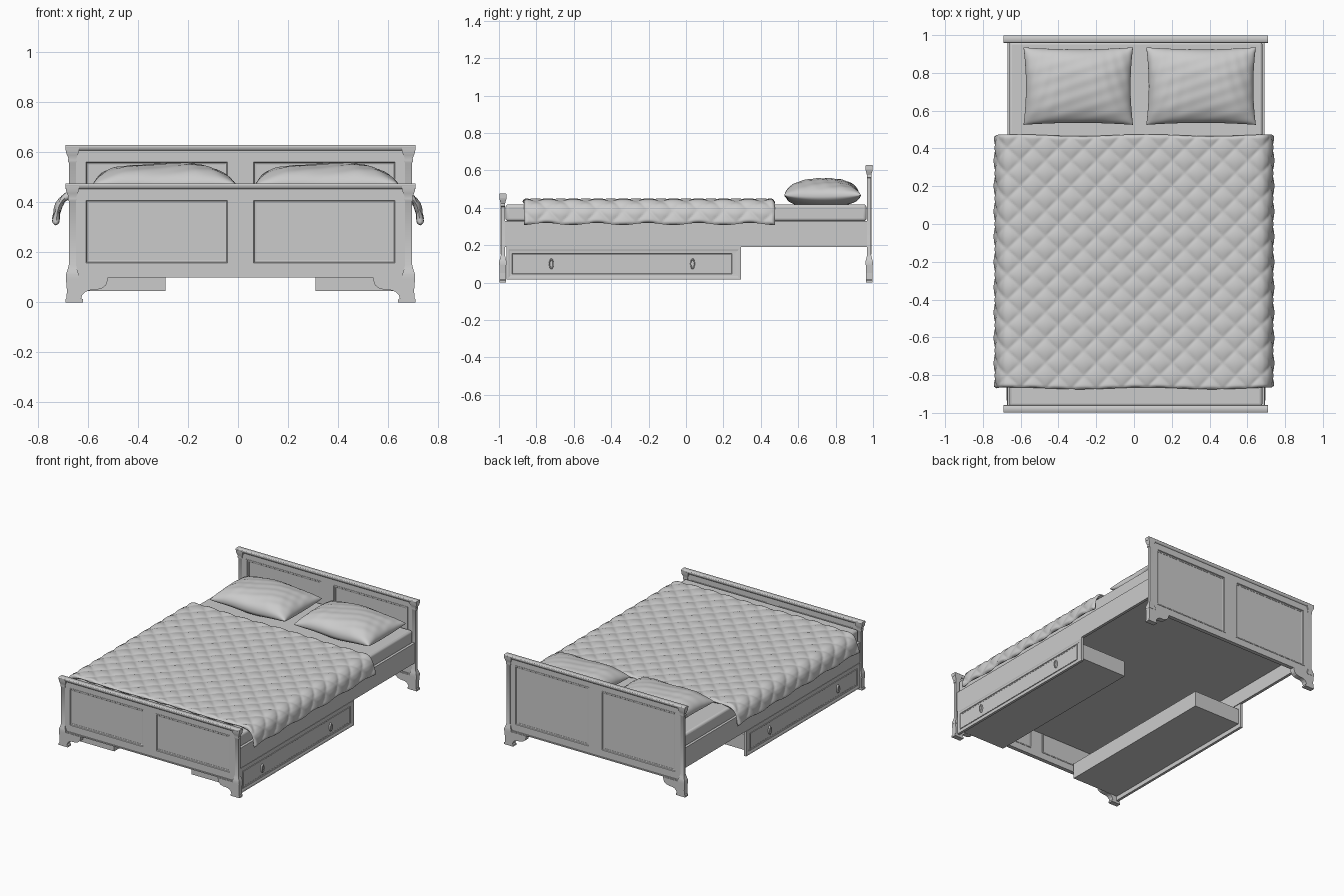
import bpy, bmesh
from math import sin, cos, pi, hypot

if "Cube" in bpy.data.objects:
    bpy.data.objects.remove(bpy.data.objects["Cube"])

CX = 0.01  # the wooden frame sits slightly off the quilt's centre


def make(name, verts, faces, smooth=None):
    me = bpy.data.meshes.new(name)
    me.from_pydata(verts, [], faces)
    bm = bmesh.new()
    bm.from_mesh(me)
    bmesh.ops.remove_doubles(bm, verts=bm.verts, dist=1e-5)
    bmesh.ops.recalc_face_normals(bm, faces=bm.faces)
    bm.to_mesh(me)
    bm.free()
    ob = bpy.data.objects.new(name, me)
    bpy.context.collection.objects.link(ob)
    if smooth:
        bpy.ops.object.select_all(action='DESELECT')
        ob.select_set(True)
        bpy.context.view_layer.objects.active = ob
        bpy.ops.object.shade_smooth_by_angle(angle=smooth)
    return ob


def box(name, x0, x1, y0, y1, z0, z1, bevel=0, segs=2):
    v = [(x, y, z) for x in (x0, x1) for y in (y0, y1) for z in (z0, z1)]
    f = [(0, 1, 3, 2), (4, 5, 7, 6), (0, 1, 5, 4), (2, 3, 7, 6), (0, 2, 6, 4), (1, 3, 7, 5)]
    ob = make(name, v, f, 0.6 if bevel else None)
    if bevel:
        m = ob.modifiers.new("bevel", 'BEVEL')
        m.width, m.segments = bevel, segs
    return ob


def loft(name, rings, smooth=None):
    n = len(rings[0])
    f = [(i * n + j, i * n + (j + 1) % n, (i + 1) * n + (j + 1) % n, (i + 1) * n + j)
         for i in range(len(rings) - 1) for j in range(n)]
    f += [tuple(range(n)), tuple(range((len(rings) - 1) * n, len(rings) * n))]
    return make(name, [p for r in rings for p in r], f, smooth)


def moulding(name, a0, a1, z0, z1, base, out, axis, w=0.014, h=0.005):
    """Mitred rectangular trim; axis is the direction it faces."""
    prof = [(0, 0), (0, h), (w * .4, h), (w * .6, h * .4), (w, h * .2), (w, 0)]
    v = []
    for ins, d in prof:
        for a, z in ((a0 + ins, z0 + ins), (a1 - ins, z0 + ins), (a1 - ins, z1 - ins), (a0 + ins, z1 - ins)):
            t = base + out * d
            v.append((a, t, z) if axis == 'y' else (t, a, z))
    n = len(prof)
    f = [(i * 4 + j, i * 4 + (j + 1) % 4, (i + 1) % n * 4 + (j + 1) % 4, (i + 1) % n * 4 + j)
         for i in range(n) for j in range(4)]
    make(name, v, f)


def end_board(name, y, top):
    # stiles and rails around two recessed panels
    p0, p1, t = 0.15, top - 0.06, 0.009
    cols = [(-0.66, -0.625), (-0.045, 0.045), (0.625, 0.66)]
    for i, (a, b) in enumerate(cols):
        box(f"{name}_stile_{i}", CX + a, CX + b, y - t, y + t, p0, p1)
    box(f"{name}_bottom_rail", CX - .66, CX + .66, y - t, y + t, 0.1, p0)
    box(f"{name}_upper_rail", CX - .66, CX + .66, y - t, y + t, p1, top - 0.01)
    box(f"{name}_base_bead", CX - .65, CX + .65, y - .014, y + .014, 0.1, 0.108)
    for i, (a, b) in enumerate([(-0.625, -0.045), (0.045, 0.625)]):
        box(f"{name}_panel_{i}", CX + a, CX + b, y - .002, y + .002, p0, p1)
        for s in (-1, 1):
            moulding(f"{name}_panel_trim_{i}_{s}", CX + a, CX + b, p0, p1, y + s * .002, s, 'y', .018, .0095)
    # rounded cap rail
    prof = [(-.012, -.022), (-.017, -.016), (-.0195, -.008), (-.0195, -.003), (-.017, 0)]
    prof += [(-a, z) for a, z in reversed(prof)]
    loft(f"{name}_cap_rail", [[(CX + x, y + a, top + z) for a, z in prof] for x in (-.70, .70)], 0.9)
    # corner posts with flared base and cap
    shape = [(0.095, .026, .0195), (0.112, .026, .0195), (0.122, .022, .017), (0.135, .018, .014),
             (0.15, .014, .010), (top - .07, .014, .010), (top - .066, .018, .012), (top - .06, .018, .012),
             (top - .052, .016, .012), (top - .04, .021, .015), (top - .028, .026, .0185), (top - .01, .027, .0195)]
    for s in (-1, 1):
        xc = CX + s * .672
        loft(f"{name}_post_{s}", [[(xc - a, y - b, z), (xc + a, y - b, z), (xc + a, y + b, z), (xc - a, y + b, z)]
                                  for z, a, b in shape], 0.5)
        # shaped bracket foot
        foot = [(.70, 0), (.63, 0), (.63, .012), (.637, .016), (.632, .03), (.62, .042), (.605, .048), (.575, .05),
                (.553, .056), (.538, .068), (.532, .085), (.53, .1), (.698, .1), (.694, .05), (.695, .016), (.70, .012)]
        loft(f"{name}_foot_{s}", [[(CX + s * a, y + d, z) for a, z in foot] for d in (-.0175, .0175)])


end_board("headboard", 0.979, 0.628)
end_board("footboard", -0.979, 0.475)

# side rails, raised bed base and mattress
for s in (-1, 1):
    box(f"side_rail_{s}", *sorted((CX + s * .66, CX + s * .68)), -.973, .973, .19, .33)
box("bed_base", CX - .66, CX + .66, -.97, .97, .29, .329)
box("mattress", CX - .67, CX + .67, -.965, .965, .328, .418, .015, 3)

# under-bed drawers
for s in (-1, 1):
    side = "right" if s > 0 else "left"
    X = lambda a: CX + s * a
    box(f"{side}_drawer_box", *sorted((X(.30), X(.67))), -.955, .275, .045, .155)
    box(f"{side}_drawer_front", *sorted((X(.665), X(.679))), -.96, .295, .015, .19)
    moulding(f"{side}_drawer_outer_trim", -.96, .295, .015, .19, X(.679), s, 'x', .03, .004)
    moulding(f"{side}_drawer_inner_trim", -.935, .25, .04, .16, X(.679), s, 'x', .012, .006)
    for k, yc in enumerate((-.72, .035)):
        rings = [[(X(.678 + d), yc + .0125 * r * cos(i * pi / 12), .1 + .029 * r * sin(i * pi / 12))
                  for i in range(24)] for d, r in ((0, 1), (.008, 1), (.012, .9), (.012, .75), (.008, .6))]
        loft(f"{side}_drawer_handle_{k}", rings, 0.7)


def closed_sheet(name, top, bottom, nu, nv):
    """Two grids of points sharing a border, welded into a cushion."""
    w, n = nv + 1, (nu + 1) * (nv + 1)
    f = []
    for o in (0, n):
        f += [(o + i * w + j, o + i * w + j + 1, o + (i + 1) * w + j + 1, o + (i + 1) * w + j)
              for i in range(nu) for j in range(nv)]
    return make(name, top + bottom, f, 1.2)


# quilt: cross-section path drapes over the mattress edges
half = [(0, .433), (.62, .433), (.655, .431), (.68, .425), (.70, .411), (.714, .39), (.722, .365), (.729, .313)]
path = [(-x, z) for x, z in reversed(half[1:])] + half
lens = [0]
for a, b in zip(path, path[1:]):
    lens.append(lens[-1] + hypot(b[0] - a[0], b[1] - a[1]))


def along(s):
    s = min(max(s, 0), lens[-1])
    i = 0
    while i < len(lens) - 2 and s > lens[i + 1]:
        i += 1
    t = (s - lens[i]) / (lens[i + 1] - lens[i])
    return [path[i][k] + t * (path[i + 1][k] - path[i][k]) for k in (0, 1)]


NU, NV, PITCH = 208, 160, .134
L = lens[-1]
top, bottom = [], []
for i in range(NU + 1):
    s = L * i / NU
    (x, z), a, b = along(s), along(s - .012), along(s + .012)
    d = hypot(b[0] - a[0], b[1] - a[1])
    nx, nz = -(b[1] - a[1]) / d, (b[0] - a[0]) / d
    for j in range(NV + 1):
        v = j / NV
        y = -.87 + 1.34 * v
        q = s - L / 2
        puff = abs(sin((q + y) * pi / PITCH) * sin((q - y) * pi / PITCH)) ** .5
        e = max(0.0, min(min(s, L - s), min(v, 1 - v) * 1.34))
        e = max(0.0, 1 - (1 - min(e / .02, 1)) ** 2)
        h = (.006 + .011 * puff) * e ** .5
        yy = y + .005 * sin(q * 9 + 1) * (2 * v - 1) ** 8
        hem = .006 * sin(y * 23) * max(0, abs(q) / (L / 2) - .85) / .15
        top.append((x + nx * h, yy, z + nz * h + hem))
        bottom.append((x - nx * h * .85, yy, z - nz * h * .85 + hem))
closed_sheet("quilt", top, bottom, NU, NV)

# pillows: pinched corners, flattened underside, soft creases
for name, xc in (("left_pillow", -.295), ("right_pillow", .355)):
    NU, NV = 56, 44
    top, bottom = [], []
    for i in range(NU + 1):
        u = -cos(pi * i / NU)
        for j in range(NV + 1):
            v = -cos(pi * j / NV)
            x = xc + .29 * u * (1 - .045 * (1 - v * v))
            y = .73 + .205 * v * (1 - .05 * (1 - u * u))
            h = max(0.0, (1 - abs(u) ** 2.6) * (1 - abs(v) ** 2.5)) ** .45
            fold = .0025 * sin(26 * u + 9 * v * u) * h * abs(u) + .0015 * sin(17 * v - 8 * u) * h
            seam = .465 + .004 * sin(5 * u + 2 * v)
            top.append((x, y, seam + .09 * h + fold))
            bottom.append((x, y, seam - .052 * min(1, h * 1.15)))
    closed_sheet(name, top, bottom, NU, NV)
